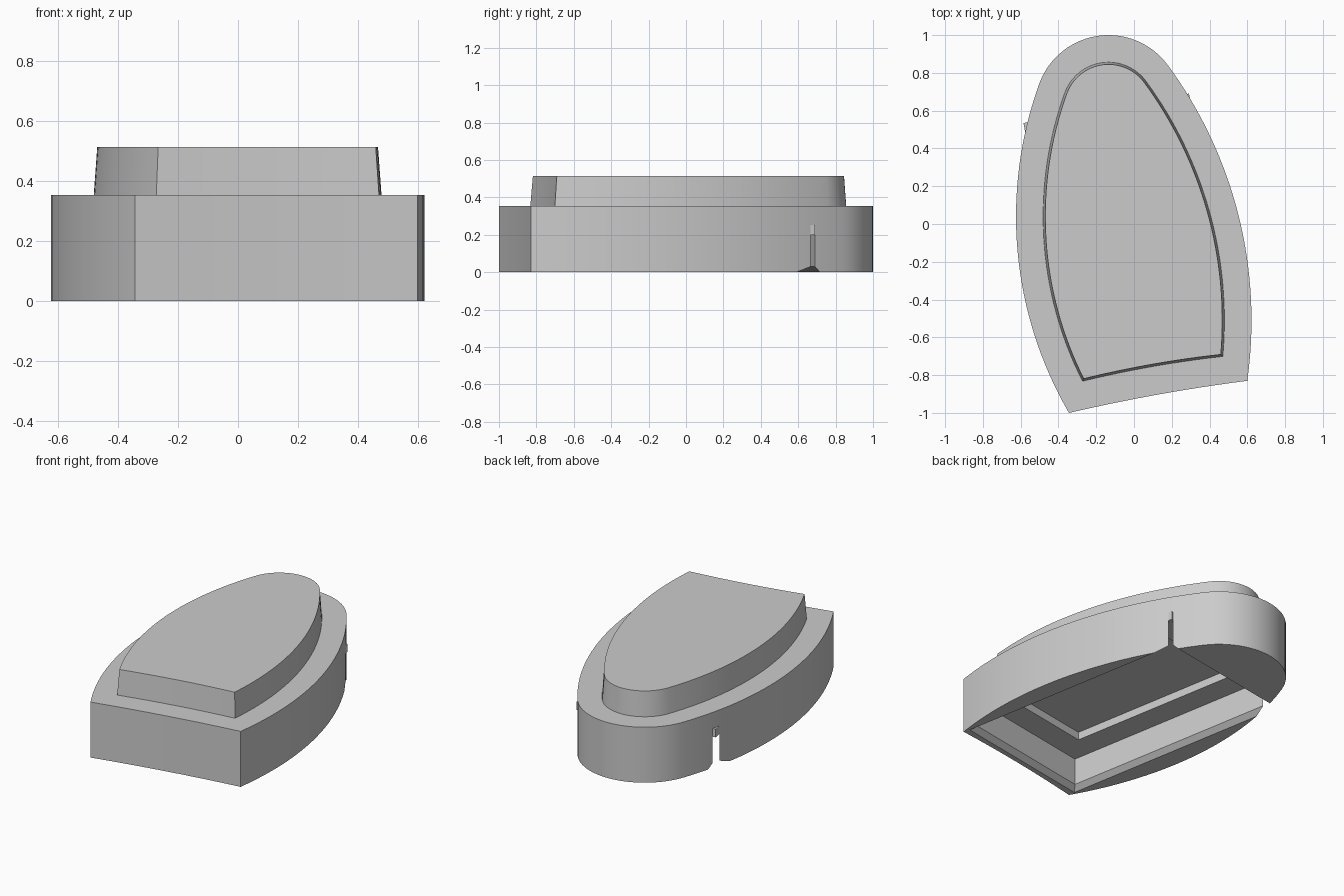
import bpy, bmesh, math
from mathutils import Vector, Matrix

if "Cube" in bpy.data.objects:
    bpy.data.objects.remove(bpy.data.objects["Cube"])

grey = bpy.data.materials.new("plain grey")
grey.use_nodes = True
grey.diffuse_color = (0.6, 0.6, 0.6, 1)
grey.node_tree.nodes["Principled BSDF"].inputs["Base Color"].default_value = (0.6, 0.6, 0.6, 1)

NOSE, NOSE_R = Vector((-0.135, 0.61)), 0.39
LEFT_C = Vector((1.445, 0.04))      # centre of the arc on the -x side
RIGHT_C = Vector((-1.66, -0.51))    # centre of the arc on the +x side


def arc(centre, radius, a0, a1, steps):
    return [centre + radius * Vector((math.cos(a), math.sin(a)))
            for a in (a0 + (a1 - a0) * i / steps for i in range(steps + 1))]


def outline(inset):
    """Pointed-arch outline: two long flanks tangent to a round nose, bowed front edge."""
    to_l, to_r = NOSE - LEFT_C, NOSE - RIGHT_C
    rad_l = to_l.length + NOSE_R - inset
    rad_r = to_r.length + NOSE_R - inset
    join_l, join_r = math.atan2(to_l.y, to_l.x), math.atan2(to_r.y, to_r.x)
    end_l = math.pi - math.asin((-1 + 1.17 * inset - LEFT_C.y) / rad_l)
    end_r = math.asin((-0.83 + 0.9 * inset - RIGHT_C.y) / rad_r)
    pts = arc(RIGHT_C, rad_r, end_r, join_r, 32)
    pts += arc(NOSE, NOSE_R - inset, join_r, join_l, 24)[1:]
    pts += arc(LEFT_C, rad_l, join_l, end_l, 32)[1:]
    a, b = pts[-1], pts[0]
    bow = Vector((-(b - a).y, (b - a).x)).normalized() * 0.012
    for i in range(1, 8):
        t = i / 8
        pts.append(a.lerp(b, t) + bow * 4 * t * (1 - t))
    return pts


def rectangle(grow):
    """Slightly turned rectangle used for the underside."""
    turn = Matrix.Rotation(math.radians(10.1), 2)
    w, l = 0.445 + grow, 0.74 + grow
    return [Vector((-0.017, -0.116)) + turn @ Vector(p)
            for p in ((w, -l), (w, l), (-w, l), (-w, -l))]


def loft(name, rings, ring_closed=False):
    """Skin a stack of (points, z) rings; cap the ends or join them into a frame."""
    bm = bmesh.new()
    loops = [[bm.verts.new((p.x, p.y, z)) for p in pts] for pts, z in rings]
    pairs = list(zip(loops, loops[1:]))
    if ring_closed:
        pairs.append((loops[-1], loops[0]))
    else:
        bm.faces.new(loops[0][::-1])
        bm.faces.new(loops[-1])
    for low, high in pairs:
        n = len(low)
        for i in range(n):
            j = (i + 1) % n
            bm.faces.new((low[i], low[j], high[j], high[i]))
    bmesh.ops.recalc_face_normals(bm, faces=bm.faces)
    mesh = bpy.data.meshes.new(name)
    bm.to_mesh(mesh)
    bm.free()
    mesh.materials.append(grey)
    ob = bpy.data.objects.new(name, mesh)
    bpy.context.collection.objects.link(ob)
    return ob


def select_only(ob):
    bpy.ops.object.select_all(action="DESELECT")
    ob.select_set(True)
    bpy.context.view_layer.objects.active = ob


# Main body, hollowed from below; the cavity corners break through the flanks
body = loft("body", [(outline(0), 0), (outline(0), 0.355)])
cutter = loft("cavity_cutter", [(rectangle(0.04), -0.01), (rectangle(0), 0.03),
                                (rectangle(0), 0.25)])
cutter.hide_render = True
cut = body.modifiers.new("cavity", "BOOLEAN")
cut.operation, cut.solver, cut.object = "DIFFERENCE", "EXACT", cutter
select_only(body)
bpy.ops.object.modifier_apply(modifier=cut.name)
bpy.data.objects.remove(cutter)

# Raised, slightly tapered top
top = loft("raised_top", [(outline(0.143), 0.35), (outline(0.155), 0.515)])

# Frame under the cavity ceiling, its back corners showing through the slits
loft("inner_frame", [(rectangle(0), 0.2), (rectangle(0), 0.252),
                     (rectangle(-0.16), 0.252), (rectangle(-0.16), 0.2)], True)

for ob in (body, top):
    select_only(ob)
    bpy.ops.object.shade_smooth_by_angle(angle=math.radians(25))
